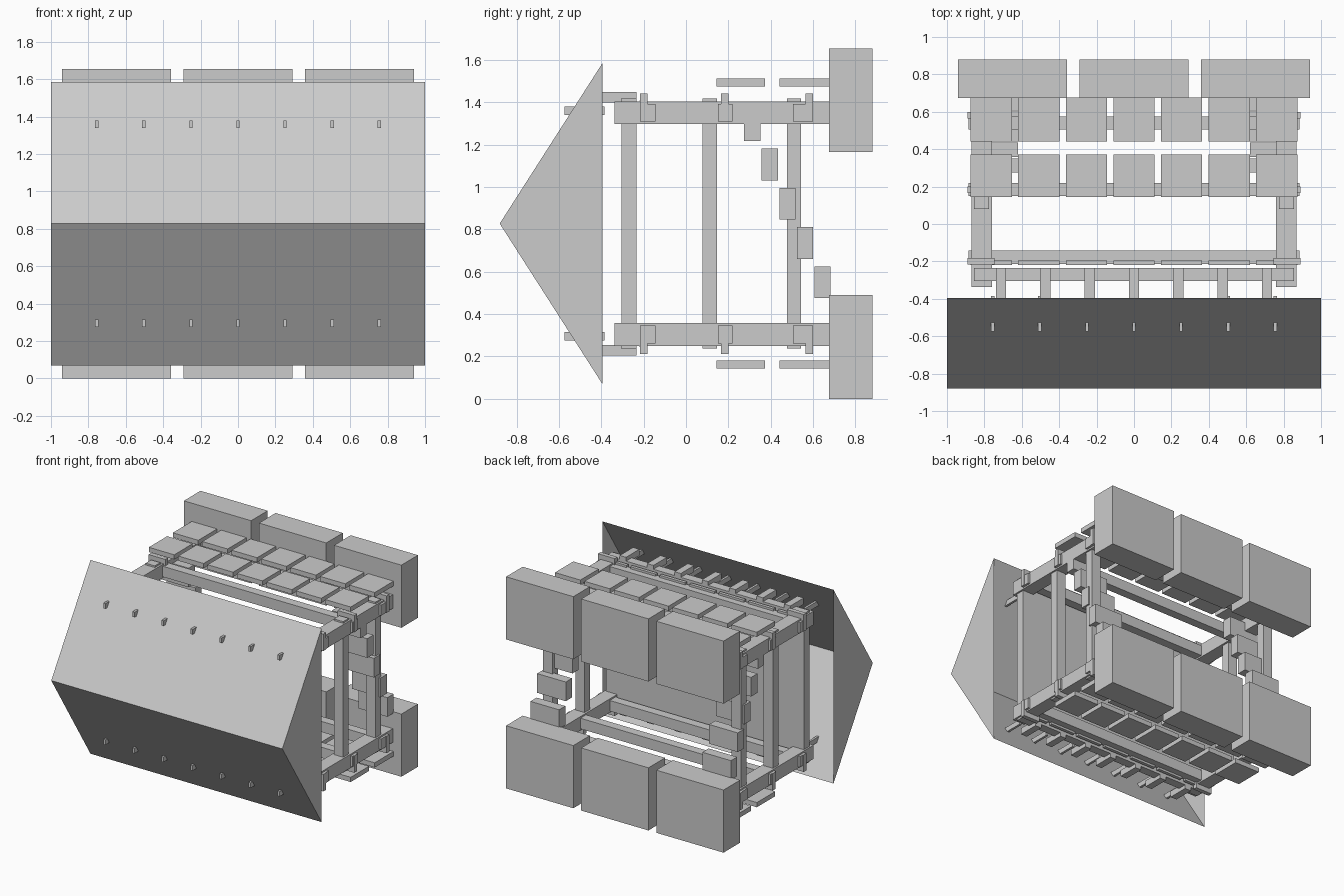
import bpy

MID = 0.8275  # height of the horizontal symmetry plane

cube = bpy.data.objects.get("Cube")
if cube:
    bpy.data.objects.remove(cube, do_unlink=True)

grey = bpy.data.materials.new("light grey")
grey.use_nodes = True
GREY = (0.6, 0.6, 0.6, 1)
grey.diffuse_color = GREY
grey.node_tree.nodes["Principled BSDF"].inputs["Base Color"].default_value = GREY


def make(name, verts, faces):
    mesh = bpy.data.meshes.new(name)
    mesh.from_pydata(verts, [], faces)
    mesh.materials.append(grey)
    obj = bpy.data.objects.new(name, mesh)
    bpy.context.collection.objects.link(obj)
    return obj


def box(name, xs, ys, zs):
    verts = [(x, y, z) for x in xs for y in ys for z in zs]
    faces = [(0, 1, 3, 2), (4, 6, 7, 5), (0, 4, 5, 1),
             (2, 3, 7, 6), (0, 2, 6, 4), (1, 5, 7, 3)]
    return make(name, verts, faces)


def both_levels(name, xs, ys, zs):
    """Upper box plus its reflection on the lower level."""
    box("upper_" + name, xs, ys, zs)
    box("lower_" + name, xs, ys, (2 * MID - zs[1], 2 * MID - zs[0]))


def around(c, width):
    return (c - width / 2, c + width / 2)


def side_pair(inner, outer):
    return (("left", (inner, outer)), ("right", (-outer, -inner)))


# Wedge-shaped front shield, open at the back
profile = [(-0.395, 0.07), (-0.88, MID), (-0.395, 2 * MID - 0.07)]
make("front_shield", [(x, y, z) for x in (-1, 1) for y, z in profile],
     [(0, 3, 4, 1), (1, 4, 5, 2), (0, 1, 2), (3, 5, 4)])

# Upright panel behind the shield
box("front_panel", (-0.855, 0.855), (-0.305, -0.235), (0.235, 2 * MID - 0.235))

# Pegs through the shield, spacers behind it, roof tiles and bar plates
for i in range(-3, 4):
    both_levels("shield_peg", around(i * 0.2515, 0.018), (-0.575, -0.385), (1.34, 1.38))
    both_levels("shield_spacer", around(i * 0.237, 0.055), (-0.4, -0.235), (1.4, 1.45))
    tile = around(i * 0.2545, 0.22)
    both_levels("tile_front", tile, (0.145, 0.372), (1.475, 1.512))
    both_levels("tile_rear", tile, (0.442, 0.675), (1.475, 1.512))
    both_levels("bar_plate", tile, (-0.22, -0.195), (1.32, 1.41))

# Side rails and posts
for side, xs in side_pair(0.76, 0.868):
    both_levels(side + "_rail", xs, (-0.338, 0.675), (1.298, 1.405))
for side, xs in side_pair(0.775, 0.855):
    for y in (-0.27, 0.113, 0.51):
        box(side + "_post", xs, around(y, 0.068), (0.237, 2 * MID - 0.237))

# Cross bars with clips over the rails
for y, clip_y in ((-0.178, -0.2), (0.185, 0.183), (0.54, 0.582)):
    both_levels("cross_bar", (-0.885, 0.885), around(y, 0.07), (1.31, 1.393))
    for side, xs in side_pair(0.745, 0.89):
        both_levels(side + "_clip", xs, around(clip_y, 0.034), (1.31, 1.443))

# Descending blocks on each side
for side, xs in side_pair(0.62, 0.868):
    for i in range(5):
        box(side + "_step", xs, around(0.313 + i * 0.083, 0.077),
            around(1.292 - i * 0.1855, 0.15))

# Large rear blocks
for i in (-1, 0, 1):
    both_levels("rear_block", around(i * 0.65, 0.582), (0.675, 0.88), (1.165, 2 * MID))
